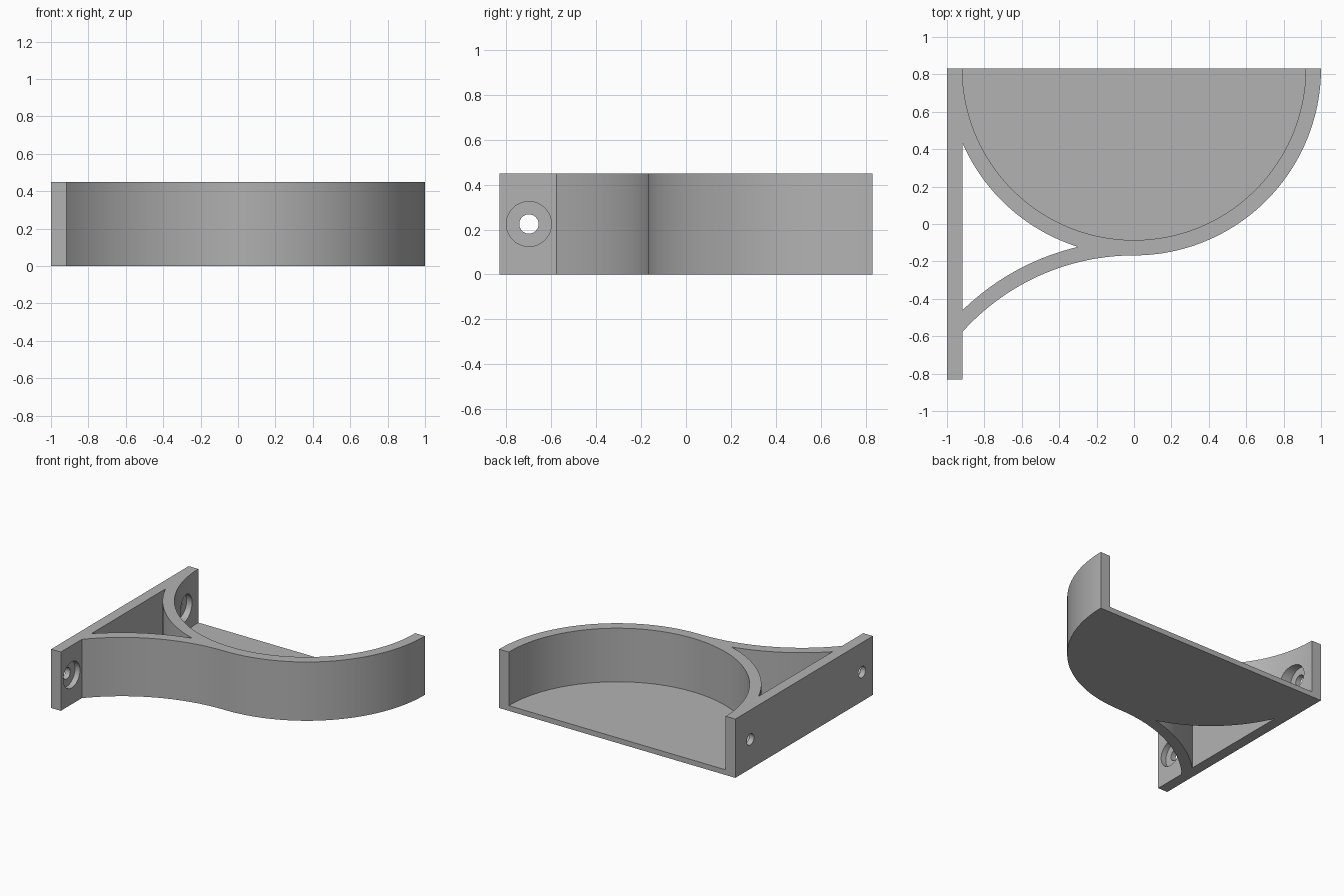
import bpy, bmesh, math
from mathutils import Matrix

if "Cube" in bpy.data.objects:
    bpy.data.objects.remove(bpy.data.objects["Cube"], do_unlink=True)

BACK = 0.832            # y of the open back edge and tray centre
HEIGHT = 0.45
FLOOR = 0.04
PLATE_X = -0.918        # inner face of the mounting plate
R_OUT, R_IN = 1.0, 0.918
R_BRACE, BRACE_T = 1.233, 0.08
BRACE_Y = BACK - R_OUT - R_BRACE

grey = bpy.data.materials.new("plain grey")
grey.use_nodes = True
grey.diffuse_color = (0.45, 0.45, 0.45, 1)
grey.node_tree.nodes["Principled BSDF"].inputs["Base Color"].default_value = grey.diffuse_color


def arc(cy, r, x0, x1, side, n=48):
    """Points on a circle centred on x = 0; side +1 is its upper half, -1 its lower."""
    a0, a1 = math.acos(x0 / r), math.acos(x1 / r)
    angles = [a0 + (a1 - a0) * i / n for i in range(n + 1)]
    return [(r * math.cos(a), cy + side * r * math.sin(a)) for a in angles]


def finish(name, bm):
    bmesh.ops.recalc_face_normals(bm, faces=bm.faces)
    mesh = bpy.data.meshes.new(name)
    bm.to_mesh(mesh)
    bm.free()
    mesh.materials.append(grey)
    obj = bpy.data.objects.new(name, mesh)
    bpy.context.collection.objects.link(obj)
    return obj


def prism(name, outline, z0, z1):
    bm = bmesh.new()
    face = bm.faces.new([bm.verts.new((x, y, z0)) for x, y in outline])
    top = bmesh.ops.extrude_face_region(bm, geom=[face])["geom"]
    verts = [v for v in top if isinstance(v, bmesh.types.BMVert)]
    bmesh.ops.translate(bm, verts=verts, vec=(0, 0, z1 - z0))
    return finish(name, bm)


def bore(name, x0, x1, y, r):
    bm = bmesh.new()
    place = Matrix.Translation(((x0 + x1) / 2, y, HEIGHT / 2)) @ Matrix.Rotation(math.pi / 2, 4, "Y")
    bmesh.ops.create_cone(bm, cap_ends=True, segments=48, radius1=r, radius2=r,
                          depth=x1 - x0, matrix=place)
    return finish(name, bm)


# Body: plate, brace underside and round tray wall in one outline
outline = [(-1, BACK), (-1, -BACK), (PLATE_X, -BACK)]
outline += arc(BRACE_Y, R_BRACE, PLATE_X, 0, 1)
outline += arc(BACK, R_OUT, 0, 1, -1)[1:]
body = prism("shelf_bracket", outline, 0, HEIGHT)

# Half-round tray pocket, open at the back
pocket = arc(BACK, R_IN, -R_IN, R_IN, -1, 96) + [(R_IN, BACK + 0.1), (-R_IN, BACK + 0.1)]
cutters = [prism("tray_pocket", pocket, FLOOR, HEIGHT + 0.1)]

# Three-sided gap between plate, tray and brace
r_top = R_BRACE + BRACE_T
d = BACK - BRACE_Y
tip = -math.sqrt(R_OUT ** 2 - ((R_OUT ** 2 + d ** 2 - r_top ** 2) / (2 * d)) ** 2)
gap = arc(BACK, R_OUT, PLATE_X, tip, -1) + arc(BRACE_Y, r_top, tip, PLATE_X, 1)[1:]
cutters.append(prism("brace_gap", gap, -0.1, HEIGHT + 0.1))

# Counterbored screw holes
for y in (-0.70, 0.65):
    cutters.append(bore("screw_head", -0.96, -0.8, y, 0.1))
    cutters.append(bore("screw_hole", -1.1, -0.85, y, 0.043))

bpy.context.view_layer.objects.active = body
body.select_set(True)
for cutter in cutters:
    cutter.hide_render = True
    mod = body.modifiers.new(cutter.name, "BOOLEAN")
    mod.operation, mod.solver, mod.object = "DIFFERENCE", "EXACT", cutter
    bpy.ops.object.modifier_apply(modifier=mod.name)
    bpy.data.objects.remove(cutter, do_unlink=True)

bpy.ops.object.shade_smooth_by_angle(angle=math.radians(20))
